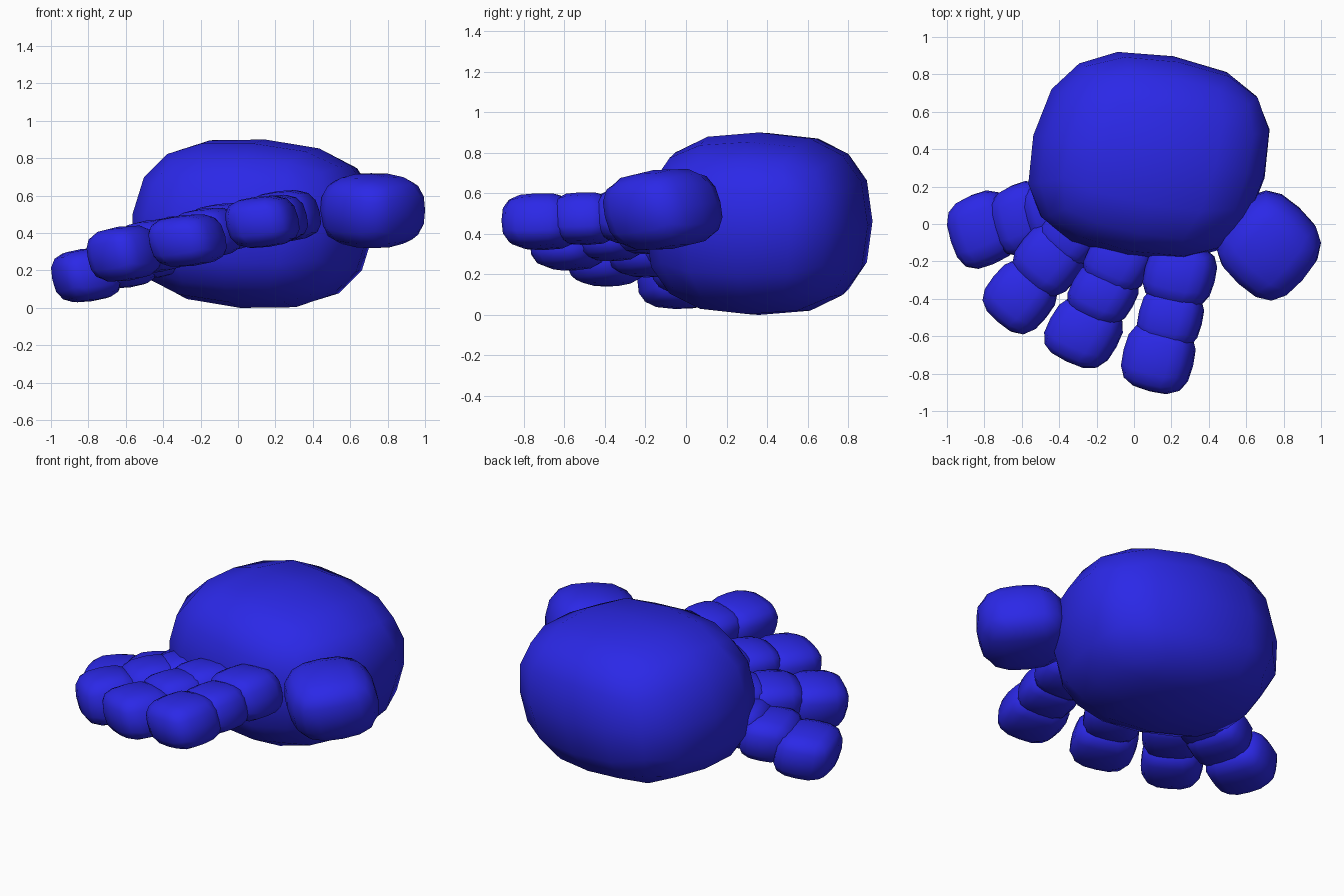
import bpy, bmesh
from math import radians
from mathutils import Vector, Matrix

if "Cube" in bpy.data.objects:
    bpy.data.objects.remove(bpy.data.objects["Cube"])

blue = bpy.data.materials.new("blue")
blue.diffuse_color = (0.024, 0.021, 0.8, 1)
blue.use_nodes = True
blue.node_tree.nodes["Principled BSDF"].inputs["Base Color"].default_value = blue.diffuse_color


def blob(name, centre, size, yaw=0, roll=0, pitch=0, power=2.8, cuts=3):
    """Rounded box, rotated, then fitted to a centre and overall size."""
    bm = bmesh.new()
    bmesh.ops.create_cube(bm, size=2)
    bmesh.ops.subdivide_edges(bm, edges=bm.edges[:], cuts=cuts, use_grid_fill=True)
    turn = (Matrix.Rotation(radians(roll), 3, 'Y')
            @ Matrix.Rotation(radians(pitch), 3, 'X')
            @ Matrix.Rotation(radians(yaw), 3, 'Z'))
    half = Vector(size) / 2
    for v in bm.verts:
        v.co /= sum(abs(c) ** power for c in v.co) ** (1 / power)
        v.co = turn @ v.co
    # fit to the wanted extents
    for i in range(3):
        reach = max(abs(v.co[i]) for v in bm.verts)
        for v in bm.verts:
            v.co[i] *= half[i] / reach
    for f in bm.faces:
        f.smooth = True
    mesh = bpy.data.meshes.new(name)
    bm.to_mesh(mesh)
    bm.free()
    mesh.materials.append(blue)
    obj = bpy.data.objects.new(name, mesh)
    obj.location = centre
    bpy.context.collection.objects.link(obj)
    return obj


# Palm and thumb
blob("palm", (0.08, 0.36, 0.45), (1.29, 1.12, 0.9), yaw=-12, roll=6, power=2.6)
blob("thumb", (0.72, -0.115, 0.52), (0.56, 0.59, 0.40), yaw=-42, pitch=10)

# Fingers: yaw, then tip, middle and base segments (centre, size)
fingers = {
    "index_finger": (-14, [((0.13, -0.715, 0.46), (0.40, 0.39, 0.28)),
                           ((0.195, -0.50, 0.475), (0.36, 0.34, 0.26)),
                           ((0.245, -0.27, 0.49), (0.40, 0.36, 0.28))]),
    "middle_finger": (-27, [((-0.27, -0.58, 0.36), (0.42, 0.38, 0.28)),
                            ((-0.165, -0.37, 0.40), (0.38, 0.34, 0.27)),
                            ((-0.08, -0.20, 0.43), (0.38, 0.34, 0.26))]),
    "ring_finger": (-40, [((-0.61, -0.39, 0.29), (0.40, 0.40, 0.30)),
                          ((-0.45, -0.19, 0.33), (0.40, 0.40, 0.29)),
                          ((-0.33, -0.05, 0.36), (0.36, 0.36, 0.27))]),
    "little_finger": (-70, [((-0.81, -0.03, 0.175), (0.38, 0.42, 0.29)),
                            ((-0.60, 0.03, 0.24), (0.34, 0.40, 0.27)),
                            ((-0.45, 0.07, 0.29), (0.30, 0.36, 0.27))]),
}
for name, (yaw, segments) in fingers.items():
    for part, (centre, size) in zip(("tip", "middle", "base"), segments):
        blob(f"{name}_{part}", centre, size, yaw=yaw, roll=-10, power=3)
